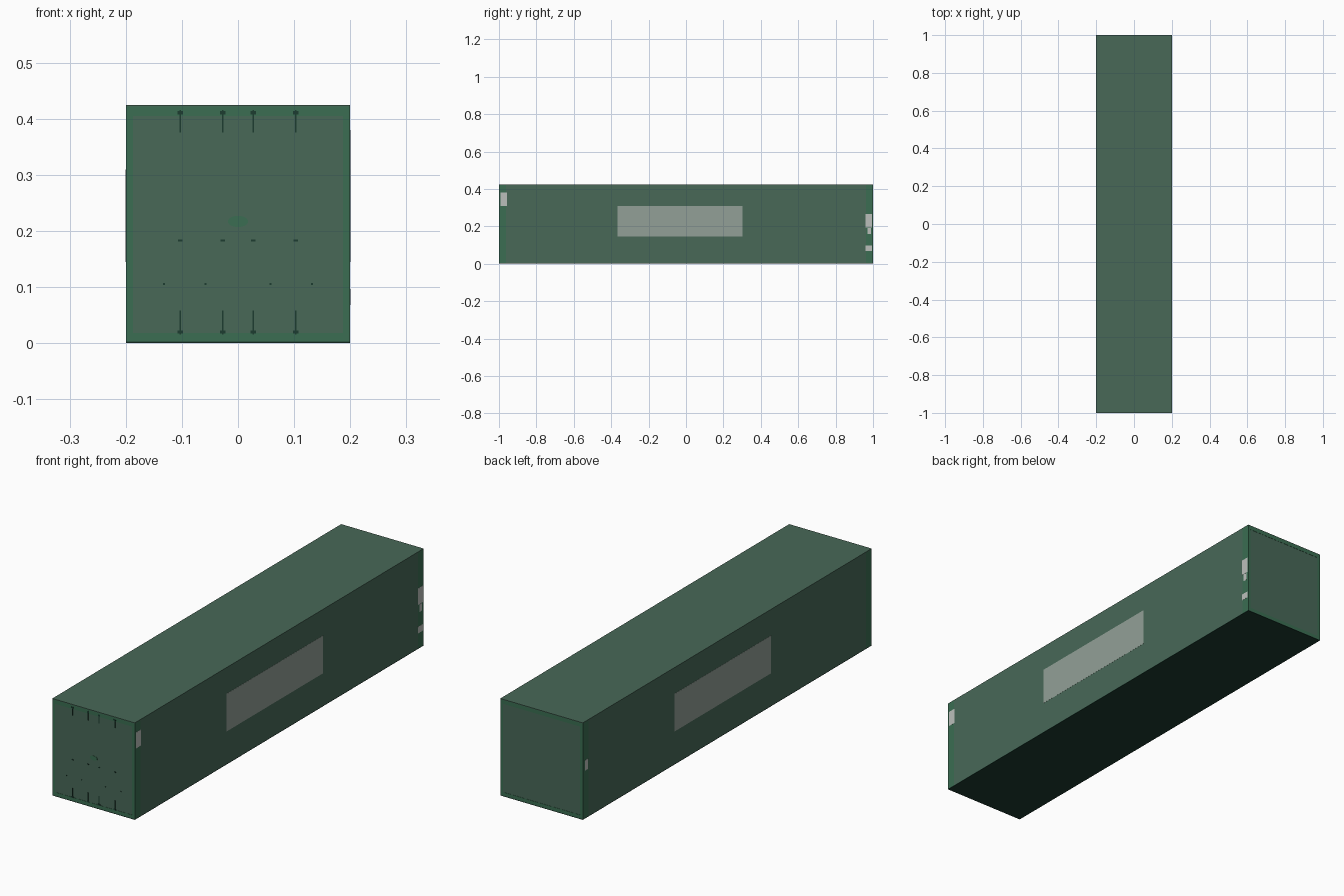
import bpy, math

if "Cube" in bpy.data.objects:
    bpy.data.objects.remove(bpy.data.objects["Cube"])


def material(name, rgb):
    m = bpy.data.materials.new(name)
    m.diffuse_color = (*rgb, 1)
    m.use_nodes = True
    m.node_tree.nodes["Principled BSDF"].inputs["Base Color"].default_value = m.diffuse_color
    return m


PANEL = material("panel_green", (0.065, 0.14, 0.097))
FRAME = material("frame_green", (0.043, 0.155, 0.085))
DARK = material("dark_green", (0.012, 0.045, 0.03))
LABEL = material("label_grey", (0.29, 0.35, 0.31))
PALE = material("pale_grey", (0.5, 0.52, 0.5))


def box(name, x, y, z, mat):
    """Box from (min, max) ranges on each axis."""
    bpy.ops.mesh.primitive_cube_add(
        size=1, location=[(a + b) / 2 for a, b in (x, y, z)])
    o = bpy.context.object
    o.name = name
    o.scale = [b - a for a, b in (x, y, z)]
    bpy.ops.object.transform_apply(location=False, rotation=False, scale=True)
    o.data.materials.append(mat)
    return o


W, L, H = 0.2, 1.0, 0.425
FLOOR, ROOF = 0.003, 0.422

# Main shell: floor, roof and long walls
box("floor", (-W, W), (-L, L), (0, FLOOR), DARK)
box("roof", (-W, W), (-L, L), (ROOF, H), PANEL)
box("body", (-W, W), (-0.962, 0.962), (FLOOR, ROOF), PANEL)

# Corner posts, end beams and end panels
for s, end in ((-1, "front"), (1, "back")):
    span = sorted((s * 0.962, s * L))
    for t, side in ((-1, "left"), (1, "right")):
        box(f"{end}_{side}_post", sorted((t * 0.187, t * W)), span, (FLOOR, ROOF), FRAME)
    box(f"{end}_sill", (-0.187, 0.187), span, (FLOOR, 0.018), FRAME)
    box(f"{end}_header", (-0.187, 0.187), span, (0.405, ROOF), FRAME)
    box(f"{end}_panel", (-0.187, 0.187), sorted((s * 0.962, s * 0.999)),
        (0.018, 0.405), PANEL)

# Door lock rod ends, keepers and handle brackets
for x in (-0.103, -0.027, 0.027, 0.103):
    for z0, z1, k in ((0.016, 0.058, 0.02), (0.376, 0.416, 0.411)):
        box("lock_rod_end", (x - 0.0015, x + 0.0015), (-1.0005, -0.998), (z0, z1), DARK)
        box("rod_keeper", (x - 0.005, x + 0.005), (-1.0008, -0.998),
            (k - 0.003, k + 0.003), DARK)
    box("handle_bracket", (x - 0.004, x + 0.004), (-1.0005, -0.998), (0.181, 0.185), DARK)
for x in (-0.132, -0.058, 0.058, 0.132):
    box("handle_stud", (x - 0.002, x + 0.002), (-1.0003, -0.998), (0.104, 0.107), DARK)

# Plain oval plate on the doors
bpy.ops.mesh.primitive_cylinder_add(vertices=24, radius=1, depth=0.002,
                                    location=(0, -0.9992, 0.217),
                                    rotation=(math.pi / 2, 0, 0))
plate = bpy.context.object
plate.name = "oval_plate"
plate.scale = (0.018, 0.01, 1)
plate.data.materials.append(FRAME)

# Blank side labels: side, y range, z range, material
for t, y, z, mat in (
        (1, (-0.365, 0.303), (0.145, 0.31), LABEL),
        (-1, (-0.303, 0.365), (0.145, 0.31), LABEL),
        (1, (-0.993, -0.957), (0.31, 0.38), PALE),
        (1, (0.96, 0.995), (0.193, 0.265), PALE),
        (1, (0.97, 0.988), (0.158, 0.191), PALE),
        (1, (0.96, 0.995), (0.068, 0.097), PALE),
        (-1, (0.965, 0.986), (0.21, 0.255), PALE)):
    box("side_label", sorted((t * 0.199, t * 0.2005)), y, z, mat)
